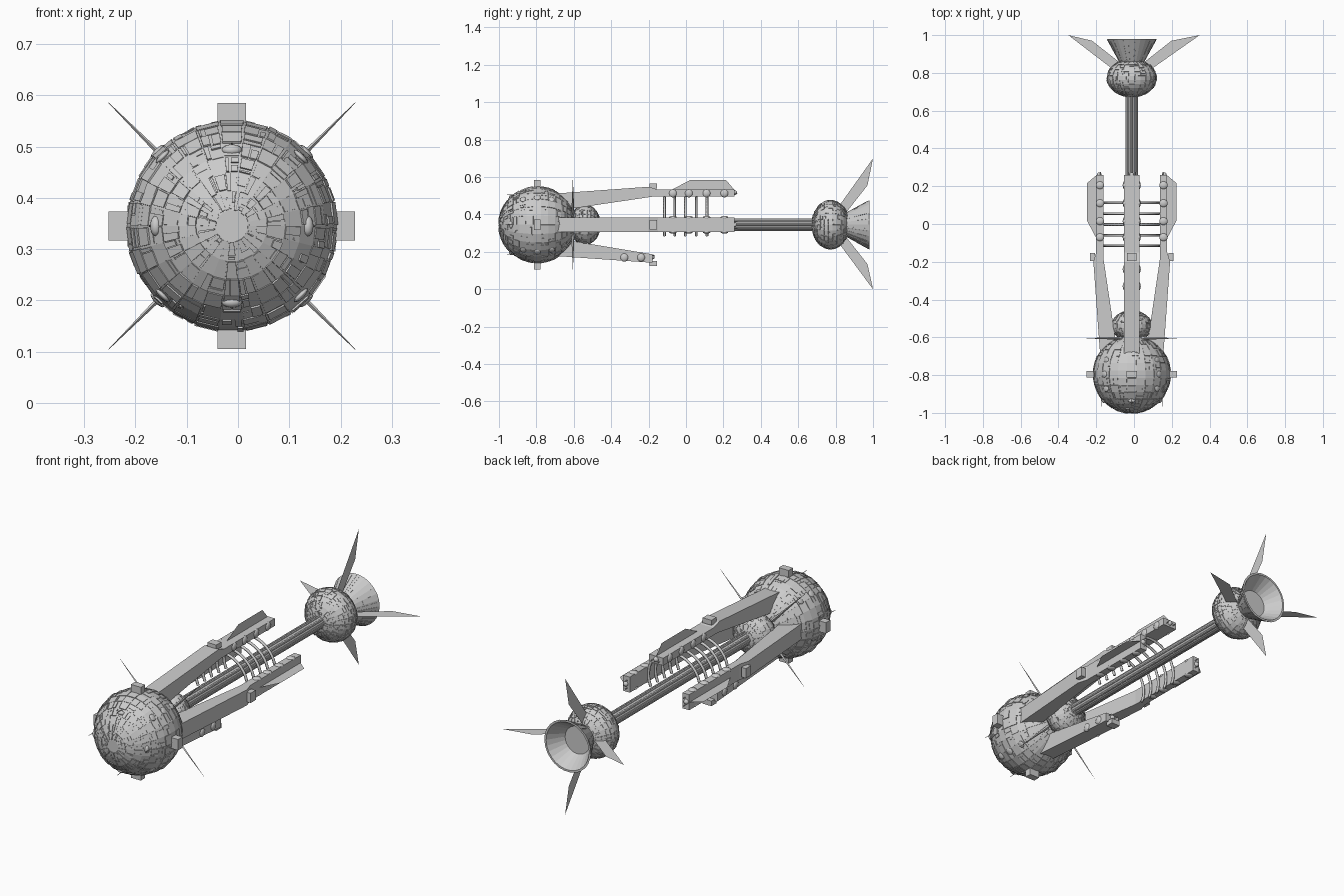
import bpy, bmesh, math, random
from mathutils import Matrix, Vector

if "Cube" in bpy.data.objects:
    bpy.data.objects.remove(bpy.data.objects["Cube"])

random.seed(7)
CX, CZ = -0.012, 0.345                      # ship axis runs along y
AXIS = Matrix.Translation((CX, 0, CZ))


def around(deg):
    """Local frame: z = outward from the ship axis, y = along the ship."""
    return AXIS @ Matrix.Rotation(math.radians(deg), 4, 'Y')


def finish(name, bm, mat=AXIS, smooth=False):
    bmesh.ops.transform(bm, matrix=mat, verts=bm.verts)
    me = bpy.data.meshes.new(name)
    bm.to_mesh(me)
    bm.free()
    ob = bpy.data.objects.new(name, me)
    bpy.context.collection.objects.link(ob)
    if smooth:
        for p in me.polygons:
            p.use_smooth = True
    return ob


def box(name, loc, size, mat):
    bm = bmesh.new()
    bmesh.ops.create_cube(bm, size=1, matrix=Matrix.Translation(loc) @ Matrix.Diagonal((*size, 1)))
    return finish(name, bm, mat)


def ball(name, loc, size, mat):
    bm = bmesh.new()
    bmesh.ops.create_uvsphere(bm, u_segments=12, v_segments=8, radius=1,
                              matrix=Matrix.Translation(loc) @ Matrix.Diagonal((*size, 1)))
    return finish(name, bm, mat, True)


def rod(name, a, b, r1, r2, sides, mat=AXIS):
    a, b = Vector(a), Vector(b)
    d = b - a
    m = Matrix.Translation((a + b) / 2) @ d.to_track_quat('Z', 'Y').to_matrix().to_4x4()
    bm = bmesh.new()
    bmesh.ops.create_cone(bm, cap_ends=True, segments=sides, radius1=r1, radius2=r2,
                          depth=d.length, matrix=m)
    return finish(name, bm, mat)


def prism(name, profile, half, mat):
    """Side profile of (y, radial) points; extruded across, or a flat sheet if half is 0."""
    bm = bmesh.new()
    f = bm.faces.new([bm.verts.new((-half, y, r)) for y, r in profile])
    if half:
        ext = bmesh.ops.extrude_face_region(bm, geom=[f])
        bmesh.ops.translate(bm, vec=(2 * half, 0, 0),
                            verts=[v for v in ext['geom'] if isinstance(v, bmesh.types.BMVert)])
        bmesh.ops.recalc_face_normals(bm, faces=bm.faces)
    return finish(name, bm, mat)


def lathe(bm, profile, sides):
    """Spin (y, radius) points around the y axis."""
    rings = [[bm.verts.new((r * math.cos(2 * math.pi * i / sides), y,
                            r * math.sin(2 * math.pi * i / sides))) for i in range(sides)]
             for y, r in profile]
    for p, q in zip(rings, rings[1:]):
        for i in range(sides):
            j = (i + 1) % sides
            bm.faces.new((p[i], p[j], q[j], q[i]))
    return rings


def plate(bm, faces, height, density):
    """Cover quads with random raised hull panels."""
    for f in faces:
        a, b, c, d = [v.co.copy() for v in f.verts]
        n = f.normal.copy()
        s, t = random.uniform(.25, .75), random.uniform(.25, .75)
        cells = random.choice([[(0, 1, 0, 1)], [(0, s, 0, 1), (s, 1, 0, 1)],
                               [(0, 1, 0, t), (0, 1, t, 1)],
                               [(0, s, 0, t), (s, 1, 0, t), (0, 1, t, 1)]])
        for u0, u1, v0, v1 in cells:
            if random.random() > density:
                continue
            g = random.choice((0.0, .04, .08))
            h = n * height * random.uniform(.3, 1)
            pts = [a.lerp(b, u).lerp(d.lerp(c, u), v) for u, v in
                   ((u0 + g, v0 + g), (u1 - g, v0 + g), (u1 - g, v1 - g), (u0 + g, v1 - g))]
            lo = [bm.verts.new(p) for p in pts]
            hi = [bm.verts.new(p + h) for p in pts]
            bm.faces.new(hi)
            for i in range(4):
                j = (i + 1) % 4
                bm.faces.new((lo[i], lo[j], hi[j], hi[i]))


def hull(name, y, rad, ry, sides, rings, height):
    bm = bmesh.new()
    prof = [(y - ry * math.cos(t), rad * math.sin(t))
            for t in (math.pi * (k + .8) / (rings + .6) for k in range(rings))]
    r = lathe(bm, prof, sides)
    bm.faces.new(r[0])
    bm.faces.new(r[-1])
    bmesh.ops.recalc_face_normals(bm, faces=bm.faces)
    bm.normal_update()
    plate(bm, [f for f in bm.faces if len(f.verts) == 4], height, .75)
    return finish(name, bm)


# Plated hull spheres
hull("front_sphere", -.795, .205, .207, 26, 16, .004)
hull("neck_sphere", -.54, .107, .082, 24, 12, .003)
hull("engine_sphere", .773, .131, .1, 26, 14, .004)

# Central boom: core wrapped with long pipes
rod("boom_core", (0, -.6, 0), (0, .72, 0), .029, .029, 16)
for k in range(8):
    x, z = .026 * math.cos(k * math.pi / 4), .026 * math.sin(k * math.pi / 4)
    rod("boom_pipe", (x, -.55, z), (x, .71, z), .007, .007, 8)

# Engine bell: outer wall, rim, inner wall and throat plate
bm = bmesh.new()
rings = lathe(bm, [(.84, .055), (.98, .132), (.98, .122), (.90, .070)], 26)
bm.faces.new(rings[-1])
bmesh.ops.recalc_face_normals(bm, faces=bm.faces)
bm.normal_update()
outer = [f for f in bm.faces if f.normal.y < -.1 and len(f.verts) == 4]
plate(bm, outer, .002, .6)
finish("engine_bell", bm)

# Flat swept tail fins, one in line with each arm
for deg, shift in ((0, .005), (90, .012), (180, -.005), (270, -.012)):
    tip = .35 + shift if deg in (0, 180) else .348 + shift
    prism("tail_fin", [(.80, .075), (1.0, tip), (.97, .21), (.86, .07)], 0, around(deg))

LONG = [(-.72, .165), (-.60, .174), (-.20, .203), (-.15, .188), (.26, .188),
        (.26, .150), (-.18, .150), (-.62, .085)]
SHORT = [(-.72, .165), (-.60, .174), (-.18, .203), (-.18, .158), (-.62, .085)]

# Four arms (the lower one is short) with their fittings
for deg in (0, 90, 180, 270):
    m = around(deg)
    short = deg == 180
    end = -.18 if short else .26
    prism("lower_arm" if short else "long_arm", SHORT if short else LONG, .04, m)
    box("arm_box", (0, -.175, .208), (.05, .042, .026), m)
    box("sphere_box", (0, -.795, .217), (.056, .036, .046), m)
    if not short:
        prism("arm_fin", [(-.08, .185), (.02, .238), (.215, .238), (.26, .185)], 0, m)
    for y in ((-.33, -.24) if short else (-.07, .015, .11, .205)):
        for s in (-1, 1):
            ball("arm_knob", (s * .037, y, .175 if short else .168), (.011, .022, .022), m)
    # Sensor at the arm tip
    ball("tip_knob", (0, end, .172), (.013, .013, .013), m)
    for s in (-1, 1):
        rod("tip_prong", (s * .02, end - .01, .165), (s * .02, end + .015, .165), .003, .002, 5, m)
    # Nose sensor with short antenna
    ball("nose_sensor", (0, -.935, .148), (.02, .012, .011), m)
    rod("nose_antenna", (0, -.90, .158), (0, -.965, .162), .003, .001, 5, m)

# Diagonal spikes behind the sphere and domes on its side
for deg in (45, 135, 225, 315):
    m = around(deg)
    rod("spike", (0, -.605, .06), (0, -.605, .34), .009, .0005, 4, m)
    for y in (-.87, -.795, -.72):
        r = math.sqrt(.205 ** 2 - (y + .795) ** 2)
        ball("side_dome", (0, y, r), (.018, .018, .006), m)

# Rib hoops joining the three long arms
for y in (-.115, -.06, -.003, .055, .112):
    cu = bpy.data.curves.new("rib_hoop", 'CURVE')
    cu.dimensions = '3D'
    cu.bevel_depth = .007
    cu.bevel_resolution = 1
    cu.use_fill_caps = True
    sp = cu.splines.new('POLY')
    sp.points.add(24)
    for i, p in enumerate(sp.points):
        t = math.radians(-24 + 228 * i / 24)
        p.co = (CX + .147 * math.cos(t), y, CZ + .147 * math.sin(t), 1)
    bpy.context.collection.objects.link(bpy.data.objects.new("rib_hoop", cu))
